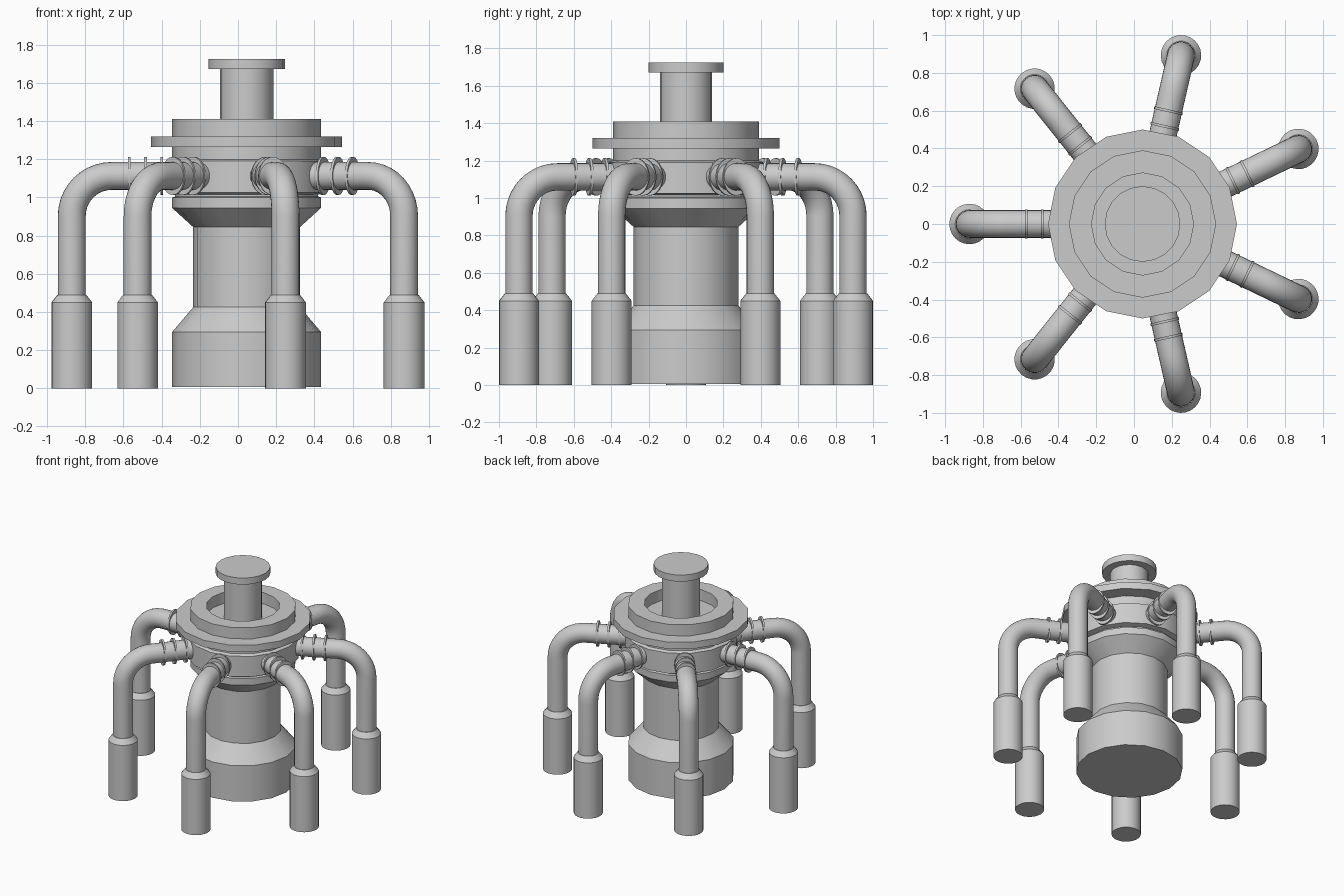
import bpy, bmesh
from math import sin, cos, pi, radians
from mathutils import Vector, Matrix

if "Cube" in bpy.data.objects:
    bpy.data.objects.remove(bpy.data.objects["Cube"])

CX = 0.045          # hub axis
N_LEGS = 7
REACH, ARM_Z, BEND, PIPE_R = 0.916, 1.113, 0.21, 0.073


def loft(name, rings, matrix):
    """Skin a list of vertex rings and cap both ends."""
    bm = bmesh.new()
    loops = [[bm.verts.new(p) for p in ring] for ring in rings]
    n = len(loops[0])
    for a, b in zip(loops, loops[1:]):
        for i in range(n):
            j = (i + 1) % n
            bm.faces.new((a[i], a[j], b[j], b[i]))
    bm.faces.new(loops[0][::-1])
    bm.faces.new(loops[-1])
    bmesh.ops.recalc_face_normals(bm, faces=bm.faces)
    mesh = bpy.data.meshes.new(name)
    bm.to_mesh(mesh)
    bm.free()
    ob = bpy.data.objects.new(name, mesh)
    bpy.context.collection.objects.link(ob)
    ob.matrix_world = matrix
    bpy.ops.object.select_all(action='DESELECT')
    ob.select_set(True)
    bpy.context.view_layer.objects.active = ob
    bpy.ops.object.shade_smooth_by_angle(angle=radians(30))
    return ob


def lathe(name, profile, sides, matrix):
    rings = [[Vector((r * cos(2 * pi * i / sides), r * sin(2 * pi * i / sides), z))
              for i in range(sides)] for r, z in profile]
    return loft(name, rings, matrix)


hub = Matrix.Translation((CX, 0, 0))

# central column with base, collar, flange and recessed top
lathe("column", [(.39, .006), (.39, .295), (.28, .425), (.28, .845), (.39, .945),
                 (.39, 1.0), (.375, 1.005), (.375, 1.015), (.415, 1.025), (.415, 1.19),
                 (.39, 1.2), (.39, 1.265), (.5, 1.265), (.5, 1.32), (.39, 1.32),
                 (.39, 1.41), (.27, 1.41), (.27, 1.32)], 16, hub)

# top stem and its cap
lathe("stem_and_cap", [(.14, 1.31), (.14, 1.672), (.2, 1.672), (.2, 1.725)], 20, hub)

# pipe centre line in the local XZ plane: (distance, height, tangent angle)
path = [(.36, ARM_Z, 0)]
for k in range(11):
    a = pi / 2 * k / 10
    path.append((REACH - BEND + BEND * sin(a), ARM_Z - BEND + BEND * cos(a), a))
path.append((REACH, .47, pi / 2))

for leg in range(N_LEGS):
    m = hub @ Matrix.Rotation(pi + 2 * pi * leg / N_LEGS, 4, 'Z')
    # bent pipe
    rings = []
    for d, z, a in path:
        up = Vector((sin(a), 0, cos(a)))
        rings.append([Vector((d, 0, z)) + PIPE_R * (up * cos(2 * pi * i / 24) +
                      Vector((0, 1, 0)) * sin(2 * pi * i / 24)) for i in range(24)])
    loft(f"pipe_{leg + 1}", rings, m)
    # thick foot sleeve
    lathe(f"foot_{leg + 1}", [(.107, 0), (.107, .45), (.076, .49)], 24,
          m @ Matrix.Translation((REACH, 0, 0)))
    # thin oval clamp rings near the collar
    for k, d in enumerate((.445, .53, .615)):
        oval = Matrix.Diagonal((.1, .077, 1, 1))
        place = m @ Matrix.Translation((d, 0, ARM_Z)) @ Matrix.Rotation(pi / 2, 4, 'Y') @ oval
        lathe(f"clamp_{leg + 1}_{k + 1}", [(1, -.007), (1, .007)], 24, place)
